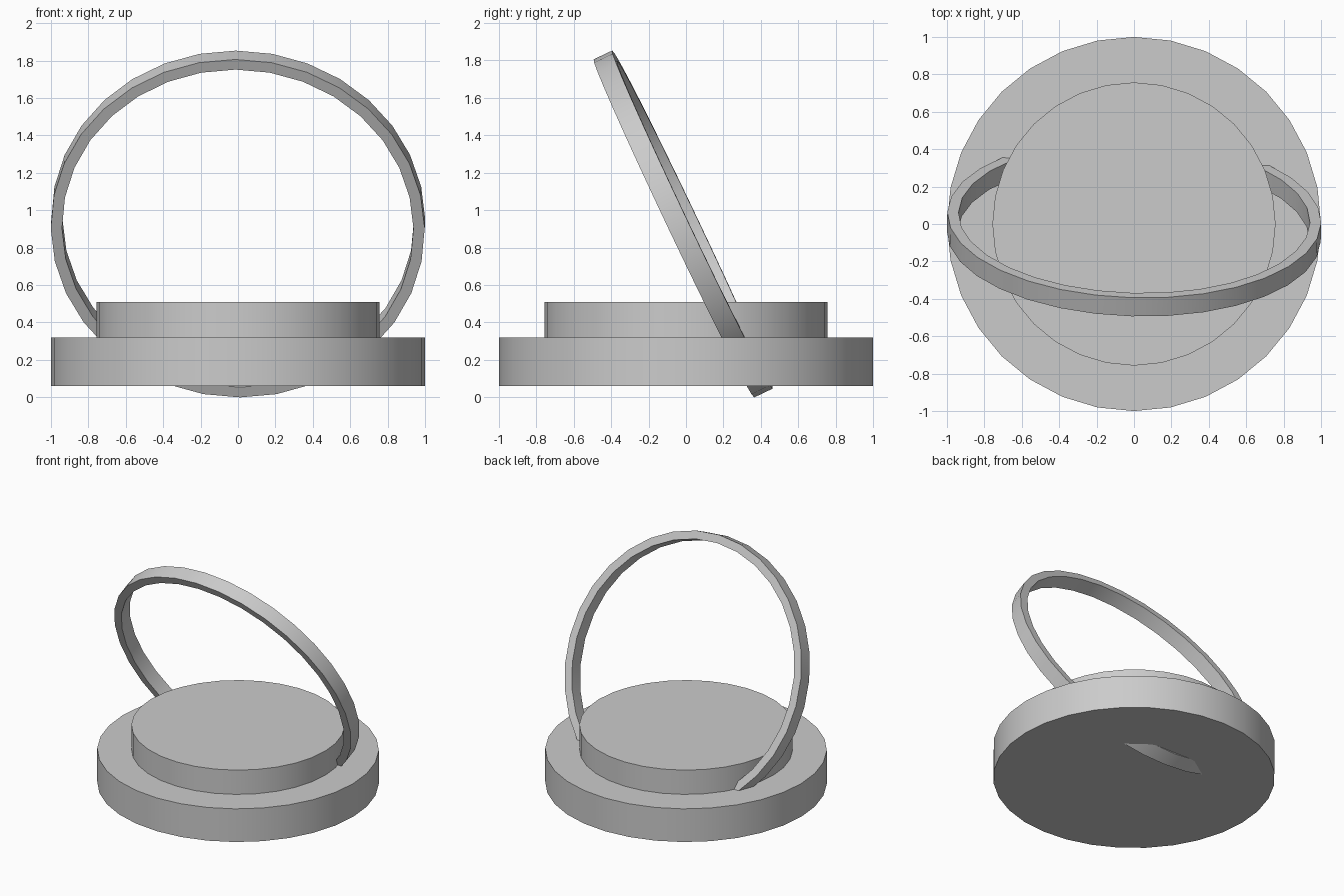
import bpy, math

if "Cube" in bpy.data.objects:
    bpy.data.objects.remove(bpy.data.objects["Cube"])

SIDES = 32


def smooth(obj):
    bpy.ops.object.select_all(action='DESELECT')
    obj.select_set(True)
    bpy.context.view_layer.objects.active = obj
    bpy.ops.object.shade_smooth_by_angle(angle=math.radians(30))


def disc(name, radius, z0, z1):
    bpy.ops.mesh.primitive_cylinder_add(vertices=SIDES, radius=radius, depth=z1 - z0,
                                        location=(0, 0, (z0 + z1) / 2))
    obj = bpy.context.object
    obj.name = name
    smooth(obj)
    return obj


def flat_ring(name, outer, inner, width):
    # rectangular section swept around the local z axis
    section = [(outer, -width / 2), (outer, width / 2), (inner, width / 2), (inner, -width / 2)]
    verts, faces = [], []
    for i in range(SIDES):
        a = 2 * math.pi * i / SIDES
        verts += [(r * math.cos(a), r * math.sin(a), z) for r, z in section]
        j = (i + 1) % SIDES
        for k in range(4):
            n = (k + 1) % 4
            faces.append((4 * i + k, 4 * j + k, 4 * j + n, 4 * i + n))
    mesh = bpy.data.meshes.new(name)
    mesh.from_pydata(verts, [], faces)
    obj = bpy.data.objects.new(name, mesh)
    bpy.context.collection.objects.link(obj)
    smooth(obj)
    return obj


# Stepped round base
disc("lower_base", 1.0, 0.06, 0.32)
disc("upper_base", 0.757, 0.32, 0.51)

# Tilted hoop passing through the base
hoop = flat_ring("tilted_hoop", 1.0, 0.94, 0.11)
hoop.location = (0, -0.015, 0.926)
hoop.rotation_euler = (math.radians(-64.6), 0, math.radians(-1.7))
